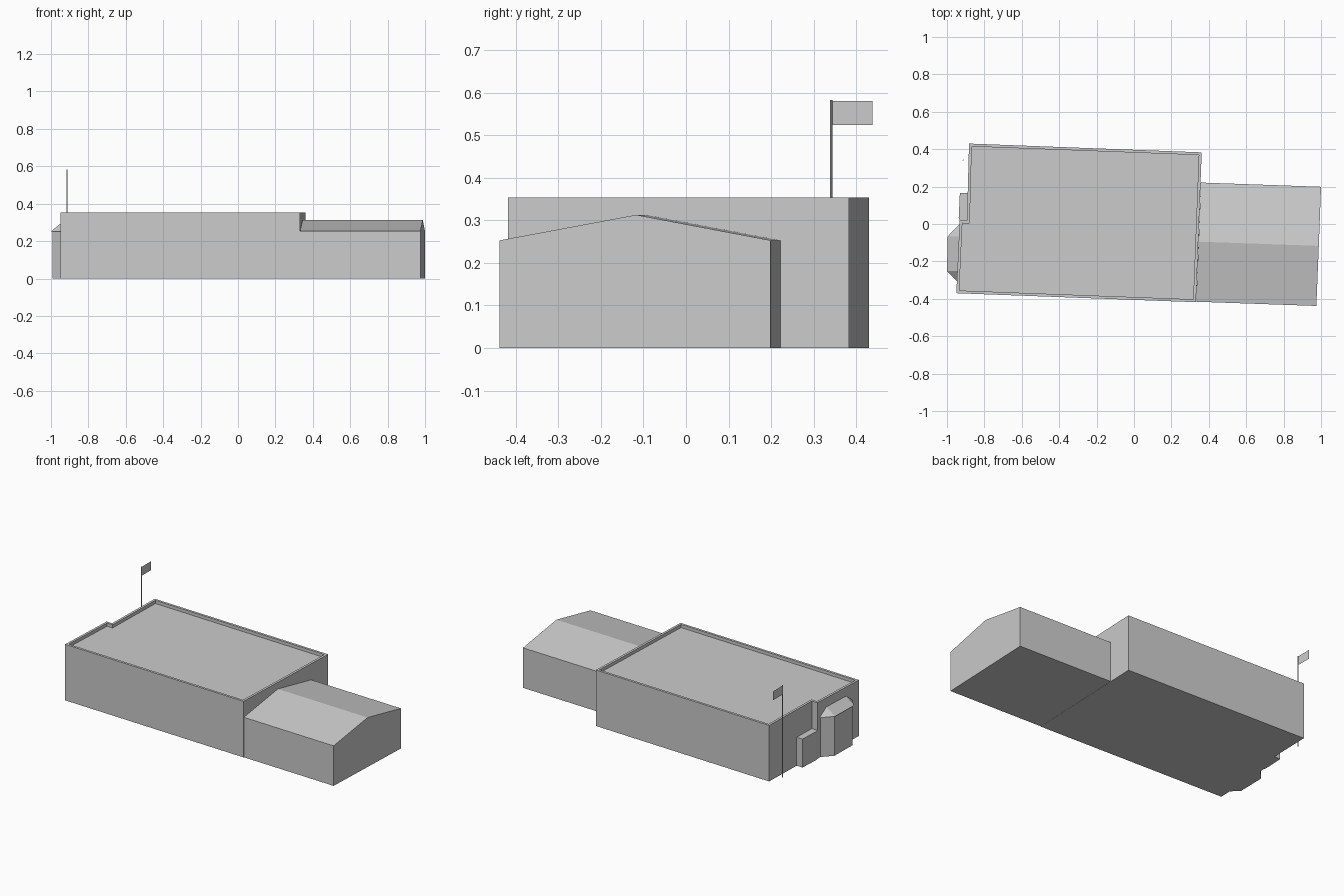
import bpy, bmesh, math
from mathutils import Vector

if "Cube" in bpy.data.objects:
    bpy.data.objects.remove(bpy.data.objects["Cube"])


def finish(name, bm):
    bmesh.ops.recalc_face_normals(bm, faces=bm.faces[:])
    mesh = bpy.data.meshes.new(name)
    bm.to_mesh(mesh)
    bm.free()
    ob = bpy.data.objects.new(name, mesh)
    bpy.context.collection.objects.link(ob)
    return ob


def prism(bm, profile, offset):
    """Closed solid: a 3D profile swept along an offset; returns the end face."""
    offset = Vector(offset)
    a = [bm.verts.new(p) for p in profile]
    b = [bm.verts.new(Vector(p) + offset) for p in profile]
    bm.faces.new(a[::-1])
    n = len(a)
    for i in range(n):
        j = (i + 1) % n
        bm.faces.new((a[i], a[j], b[j], b[i]))
    return bm.faces.new(b)


def block(name, outline, height):
    bm = bmesh.new()
    prism(bm, [(x, y, 0) for x, y in outline], (0, 0, height))
    return finish(name, bm)


# Main hall with a recessed flat roof behind a parapet
bm = bmesh.new()
hall = [(-0.95, -0.37), (0.331, -0.418), (0.362, 0.383),
        (-0.882, 0.43), (-0.893, 0.018), (-0.932, 0.02)]
top = prism(bm, [(x, y, 0) for x, y in hall], (0, 0, 0.354))
bm.normal_update()
bmesh.ops.inset_region(bm, faces=[top], thickness=0.015, use_even_offset=True)
roof = bmesh.ops.extrude_discrete_faces(bm, faces=[top])["faces"][0]
bmesh.ops.translate(bm, verts=roof.verts[:], vec=(0, 0, -0.02))
finish("main_hall", bm)

# Gabled wing on the right
bm = bmesh.new()
gable = [(0.975, -0.438, 0), (1.0, 0.199, 0), (1.0, 0.199, 0.253),
         (0.988, -0.117, 0.313), (0.975, -0.438, 0.253)]
prism(bm, gable, (-0.643, 0.0225, 0))
finish("gabled_wing", bm)

# Low porch block beside the step in the left wall
block("porch_block", [(-0.889, 0.019), (-0.885, 0.165),
                      (-0.931, 0.166), (-0.937, 0.033), (-0.932, 0.019)], 0.18)

# Bay window walls
block("bay_window", [(-0.944, -0.297), (-0.932, -0.008),
                     (-0.989, -0.07), (-0.992, -0.247)], 0.252)

# Bay roof: sloped centre panel with a hip at each end
bm = bmesh.new()
eave = [bm.verts.new((x, y, 0.252)) for x, y in
        [(-0.946, -0.307), (-0.998, -0.252), (-1.0 + 0.006, -0.066), (-0.932, 0.0)]]
ridge = [bm.verts.new((x, y, 0.297)) for x, y in [(-0.944, -0.25), (-0.935, -0.066)]]
for f in [(eave[0], eave[1], ridge[0]),
          (eave[1], eave[2], ridge[1], ridge[0]),
          (eave[2], eave[3], ridge[1]),
          (eave[0], ridge[0], ridge[1], eave[3]),
          (eave[3], eave[2], eave[1], eave[0])]:
    bm.faces.new(f)
for v in eave[1:3]:
    v.co.x -= 0.002
finish("bay_roof", bm)

# Flagpole standing on the ground
bpy.ops.mesh.primitive_cylinder_add(vertices=8, radius=0.003, depth=0.583,
                                    location=(-0.914, 0.341, 0.2915))
bpy.context.object.name = "flagpole"

# Flag sheet
bm = bmesh.new()
bm.faces.new([bm.verts.new((-0.914, y, z)) for y, z in
              [(0.343, 0.524), (0.438, 0.524), (0.438, 0.58), (0.343, 0.58)]])
finish("flag", bm)
